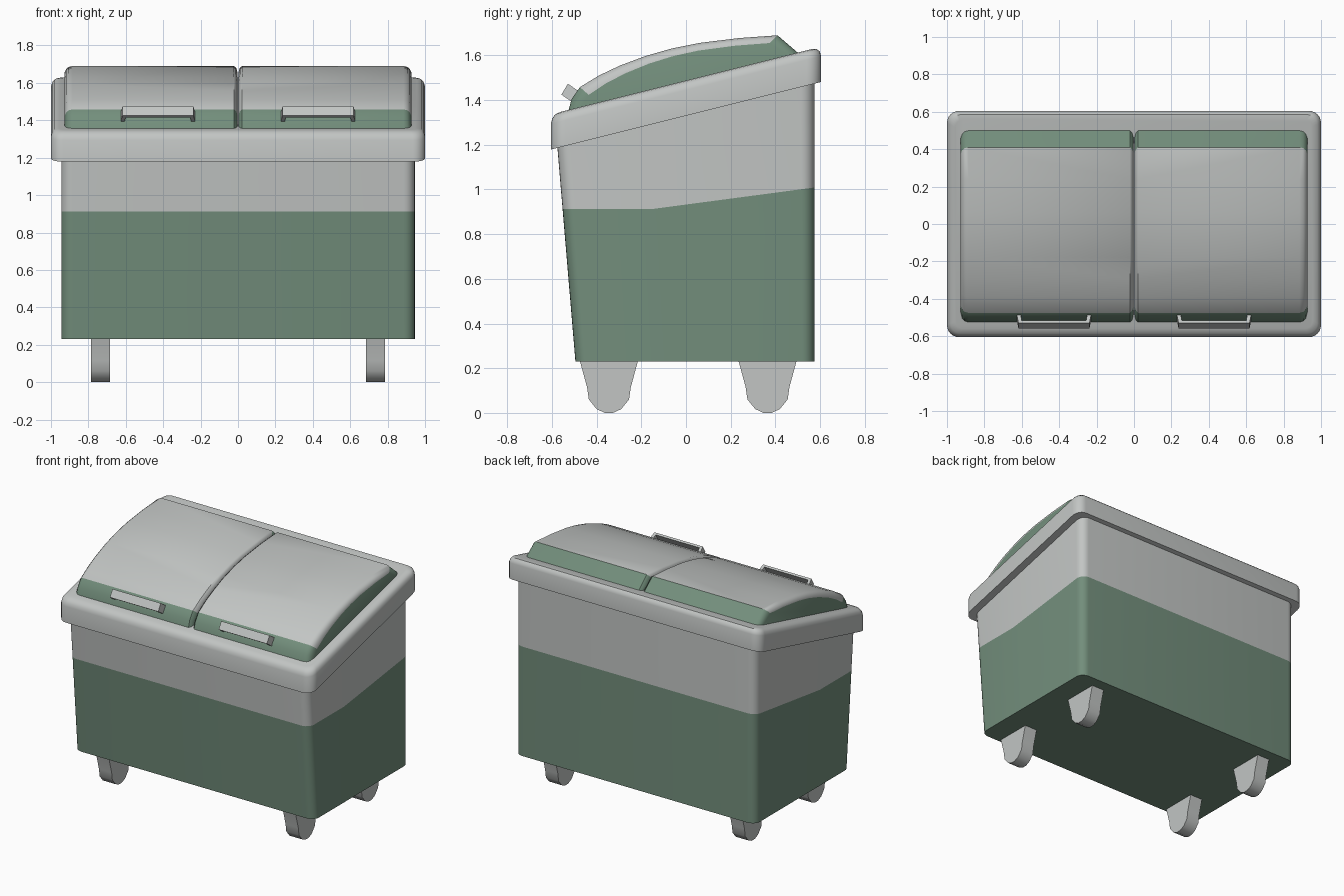
import bpy, bmesh, math
from mathutils import Vector

if "Cube" in bpy.data.objects:
    bpy.data.objects.remove(bpy.data.objects["Cube"], do_unlink=True)


def material(name, rgb):
    m = bpy.data.materials.new(name)
    m.use_nodes = True
    m.diffuse_color = (*rgb, 1)
    bsdf = m.node_tree.nodes["Principled BSDF"]
    bsdf.inputs["Base Color"].default_value = (*rgb, 1)
    bsdf.inputs["Roughness"].default_value = 0.6
    return m


GREY, GREEN = 0, 1
MATS = [material("light grey", (0.54, 0.56, 0.55)),
        material("muted green", (0.17, 0.27, 0.20))]


def loft(name, rings, rule=lambda i, j: GREY, caps=(GREY, GREY), angle=35):
    """Skin closed rings of points; rule gives the colour of band i, side j."""
    bm = bmesh.new()
    loops = [[bm.verts.new(p) for p in ring] for ring in rings]
    n = len(loops[0])
    for i, (a, b) in enumerate(zip(loops, loops[1:])):
        for j in range(n):
            k = (j + 1) % n
            bm.faces.new((a[j], a[k], b[k], b[j])).material_index = rule(i, j)
    bm.faces.new(loops[0][::-1]).material_index = caps[0]
    bm.faces.new(loops[-1]).material_index = caps[1]
    bmesh.ops.recalc_face_normals(bm, faces=bm.faces)
    me = bpy.data.meshes.new(name)
    bm.to_mesh(me)
    bm.free()
    for m in MATS:
        me.materials.append(m)
    for p in me.polygons:
        p.use_smooth = True
    me.set_sharp_from_angle(angle=math.radians(angle))
    ob = bpy.data.objects.new(name, me)
    bpy.context.collection.objects.link(ob)
    return ob


BEND = -0.17  # depth at which the painted line starts to climb


def outline(hx, hy, r, steps=6):
    """Rounded rectangle with one extra point on each side at the bend."""
    pts = []
    corners = [(1, 1), (-1, 1), (-1, -1), (1, -1)]
    for q, (sx, sy) in enumerate(corners):
        for s in range(steps + 1):
            a = math.pi / 2 * (q + s / steps)
            pts.append((sx * (hx - r) + r * math.cos(a), sy * (hy - r) + r * math.sin(a)))
        if q in (1, 3):
            pts.append((pts[-1][0], BEND)) if q == 3 else pts.insert(len(pts), (-hx, BEND))
    return pts


def slope(y, base):
    return base + 0.25 * y


# Body: front wall leans outward, two painted zones
def body_ring(height):
    ring = []
    for x, y in outline(0.945, 0.575, 0.06):
        z = height(y)
        front = -0.495 - 0.08 * (z - 0.23) / 0.95
        ring.append((x, 0.575 - (0.575 - y) * (0.575 - front) / 1.15, z))
    return ring


loft("bin_body",
     [body_ring(lambda y: 0.23),
      body_ring(lambda y: 0.912 + max(0, y - BEND) * 0.13),
      body_ring(lambda y: slope(y, 1.37))],
     rule=lambda i, j: GREEN if i == 0 else GREY, caps=(GREEN, GREY))

# Rim: sloping collar with rounded top edge
rim = []
for inset, base in [(0, 1.33), (0, 1.445), (0.006, 1.467), (0.02, 1.483), (0.045, 1.488)]:
    rim.append([(x, y, slope(y, base))
                for x, y in outline(1 - inset, 0.605 - inset, 0.065 - inset / 2)])
loft("rim", rim, angle=40)

# Lids: domed profile from front to back, rounded toward both ends
PROFILE = [(-0.527, 1.35), (-0.512, 1.405), (-0.475, 1.458), (-0.39, 1.51), (-0.295, 1.555),
           (-0.18, 1.598), (-0.06, 1.632), (0.06, 1.656), (0.24, 1.678), (0.41, 1.69),
           (0.505, 1.612)]
LAST = len(PROFILE) - 1


def lid_ring(x, inset):
    ring = []
    for i, (y, z) in enumerate(PROFILE):
        y *= 1 - inset / 0.515
        ring.append((x, y, slope(y, 1.482) if i in (0, LAST) else z - inset * 0.8))
    return ring


def lid_rule(i, j):
    return GREEN if j < 2 or j >= LAST - 1 else GREY


STATIONS = [(0.004, 0.035), (0.01, 0.012), (0.022, 0), (0.885, 0),
            (0.905, 0.006), (0.919, 0.02), (0.927, 0.043)]
for side, sx in (("left", 1), ("right", -1)):
    loft(side + "_lid", [lid_ring(sx * x, k) for x, k in STATIONS],
         rule=lid_rule, caps=(GREEN, GREEN), angle=40)

# Handles: thin U-shaped brackets standing off the lid fronts
OUT = Vector((0, -0.82, 0.57))
UP = Vector((0, 0.52, 0.85))
ROOT = Vector((0, -0.508, 1.39))
U_SHAPE = [(-0.203, -0.02), (-0.19, 0.061), (0.19, 0.061), (0.203, -0.02),
           (0.182, -0.02), (0.172, 0.046), (-0.172, 0.046), (-0.182, -0.02)]
for side, sx in (("left", 1), ("right", -1)):
    rings = [[ROOT + Vector((sx * 0.428 + u, 0, 0)) + OUT * v + UP * h for u, v in U_SHAPE]
             for h in (0, 0.057)]
    loft(side + "_handle", rings, angle=20)

# Feet: tapered plates with rounded tips
HALF = [(0.132, 0.24), (0.098, 0.115), (0.09, 0.06), (0.055, 0.017), (0.018, 0)]
FOOT = HALF + [(-y, z) for y, z in reversed(HALF)]
for end, cy in (("front", -0.345), ("back", 0.365)):
    for side, sx in (("left", 1), ("right", -1)):
        loft(f"{end}_{side}_foot",
             [[(sx * x, cy + y, z) for y, z in FOOT] for x in (0.685, 0.785)])
